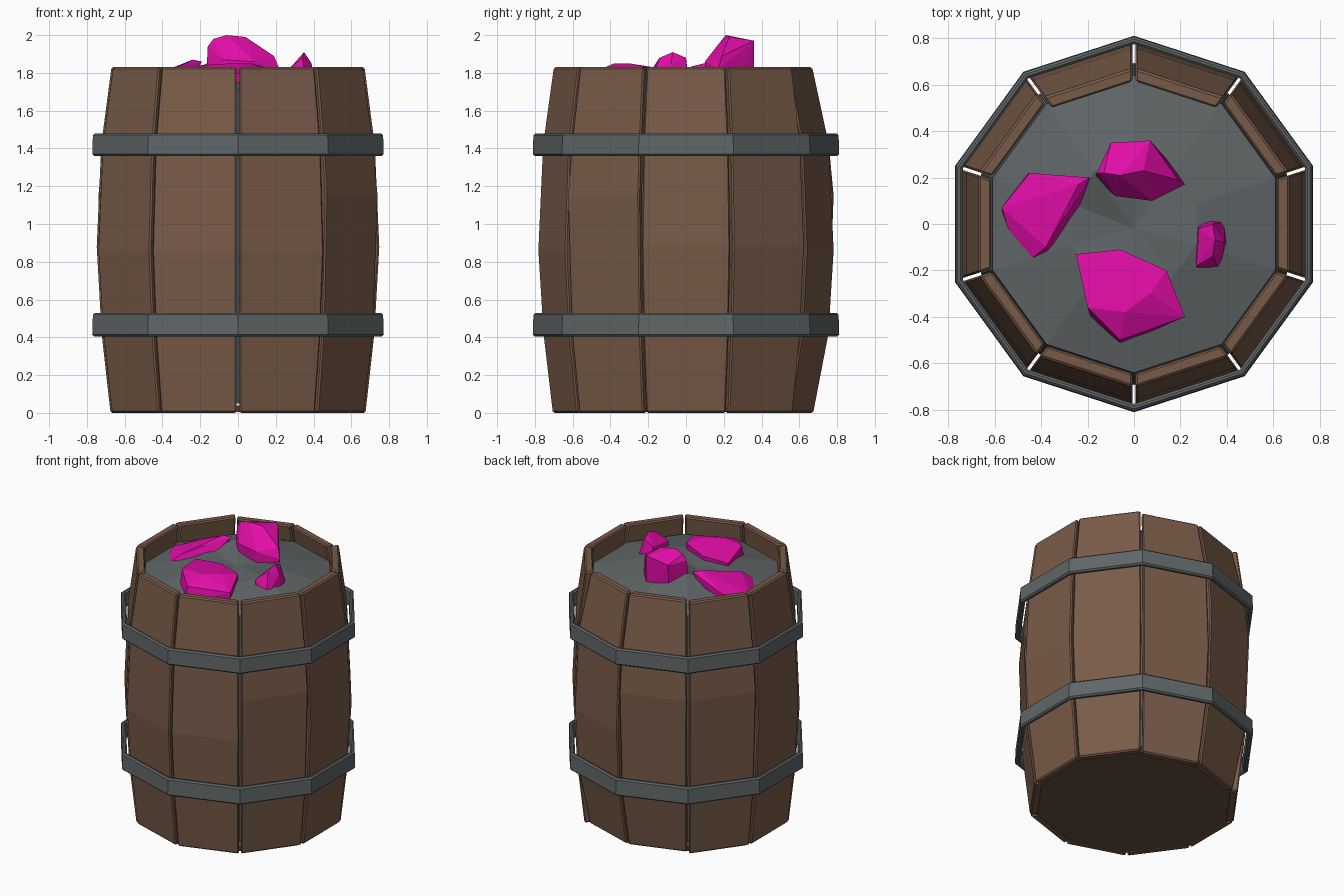
import bpy, bmesh, math, random
from mathutils import Vector, Matrix

if "Cube" in bpy.data.objects:
    bpy.data.objects.remove(bpy.data.objects["Cube"])

random.seed(4)
N = 10
T = math.tan(math.pi / N)


def material(name, rgb):
    m = bpy.data.materials.new(name)
    m.diffuse_color = (*rgb, 1)
    m.use_nodes = True
    m.node_tree.nodes["Principled BSDF"].inputs["Base Color"].default_value = m.diffuse_color
    return m


wood = material("brown wood", (0.19, 0.105, 0.065))
dark_wood = material("dark brown base", (0.15, 0.08, 0.05))
grey = material("iron grey", (0.115, 0.132, 0.136))
pink = material("magenta crystal", (0.76, 0.004, 0.39))


def finish(bm, name, mat, bevel=0):
    bmesh.ops.recalc_face_normals(bm, faces=bm.faces[:])
    me = bpy.data.meshes.new(name)
    bm.to_mesh(me)
    bm.free()
    ob = bpy.data.objects.new(name, me)
    bpy.context.collection.objects.link(ob)
    me.materials.append(mat)
    if bevel:
        b = ob.modifiers.new("edge bevel", 'BEVEL')
        b.width, b.segments, b.limit_method = bevel, 1, 'ANGLE'
        b.angle_limit = math.radians(40)
    return ob


def skin(bm, rings, closed=False):
    """Join consecutive vertex rings with quads; cap or loop the ends."""
    pairs = list(zip(rings, rings[1:]))
    if closed:
        pairs.append((rings[-1], rings[0]))
    for a, b in pairs:
        for i in range(len(a)):
            j = (i + 1) % len(a)
            bm.faces.new((a[i], a[j], b[j], b[i]))


def decagon(bm, apothem, z):
    r = apothem / math.cos(math.pi / N)
    return [bm.verts.new((r * math.cos((i + .5) * math.tau / N),
                          r * math.sin((i + .5) * math.tau / N), z)) for i in range(N)]


# Bulging staves, one per side
for k in range(N):
    end = 0.645 if k in (2, 3) else 0.675
    crest = random.choice((0.86, 0.88, 0.88, 1.15))
    profile = [(0, end), (0.42, 0.722), (crest, 0.748), (1.42, 0.724), (1.83, end - 0.005)]
    bm = bmesh.new()
    rings = []
    for z, a in profile:
        ai = a - 0.055
        wo, wi = a * T - 0.007, ai * T - 0.007
        rings.append([bm.verts.new(p) for p in
                      ((ai, -wi, z), (a, -wo, z), (a, wo, z), (ai, wi, z))])
    skin(bm, rings)
    bm.faces.new(rings[0])
    bm.faces.new(rings[-1])
    bmesh.ops.transform(bm, matrix=Matrix.Rotation(k * math.tau / N, 4, 'Z'), verts=bm.verts)
    finish(bm, f"stave_{k + 1}", wood, 0.009)

# Iron hoops
for name, z0, z1 in (("lower_hoop", 0.405, 0.53), ("upper_hoop", 1.36, 1.48)):
    bm = bmesh.new()
    skin(bm, [decagon(bm, a, z) for a, z in
              ((0.738, z0), (0.772, z0), (0.768, z1), (0.738, z1))], True)
    finish(bm, name, grey, 0.01)

# Base board
bm = bmesh.new()
rings = [decagon(bm, 0.635, 0.005), decagon(bm, 0.635, 0.04)]
skin(bm, rings)
for r in rings:
    bm.faces.new(r)
finish(bm, "base_board", dark_wood)

# Rubble filling with an uneven, mounded top
bm = bmesh.new()
rings = [decagon(bm, a, z) for a, z in
         ((0.59, 0.05), (0.66, 0.88), (0.61, 1.71), (0.27, 1.79))]
skin(bm, rings)
bm.faces.new(rings[0])
for v in rings[-1]:
    v.co.z += random.uniform(-0.015, 0.015)
peak = min(rings[-1], key=lambda v: (v.co.xy - Vector((-0.2, 0.2))).length)
peak.co.z = 1.85
centre = bm.verts.new((0, -0.02, 1.785))
for i in range(N):
    bm.faces.new((rings[-1][i], rings[-1][(i + 1) % N], centre))
finish(bm, "rubble_filling", grey)


# Crystals: convex hull of a ground outline and a few upper points
def crystal(name, outline, base, upper):
    bm = bmesh.new()
    for x, y in outline:
        bm.verts.new((x, y, base))
    for p in upper:
        bm.verts.new(p)
    hull = bmesh.ops.convex_hull(bm, input=bm.verts[:])
    bmesh.ops.delete(bm, geom=[g for g in hull['geom_interior']
                               if isinstance(g, bmesh.types.BMVert)], context='VERTS')
    finish(bm, name, pink)


crystal("rear_crystal",
        [(-.17, .2), (-.1, .34), (.07, .36), (.15, .27), (.2, .17), (.08, .1), (-.08, .12)], 1.74,
        [(-.16, .22, 1.94), (-.13, .22, 1.98), (-.06, .21, 2.0), (.04, .23, 1.99), (-.1, .35, 1.94),
         (.07, .36, 1.97), (.19, .19, 1.89), (.08, .1, 1.86), (-.08, .12, 1.87), (.22, .17, 1.82)])
crystal("left_crystal",
        [(-.57, .05), (-.46, .22), (-.3, .2), (-.29, .05), (-.28, -.06), (-.36, -.14), (-.49, -.19)], 1.70,
        [(-.45, .22, 1.77), (-.19, .2, 1.86), (-.24, .17, 1.87), (-.3, .03, 1.83),
         (-.57, .07, 1.74), (-.38, -.1, 1.80)])
crystal("front_crystal",
        [(-.24, -.14), (-.06, -.12), (.14, -.21), (.21, -.4), (-.06, -.52), (-.18, -.42)], 1.70,
        [(-.25, -.13, 1.81), (-.06, -.11, 1.82), (.14, -.2, 1.83), (.22, -.4, 1.79),
         (-.06, -.5, 1.80), (-.2, -.36, 1.84), (-.04, -.38, 1.85), (.07, -.3, 1.85)])
crystal("right_crystal",
        [(.27, 0), (.33, .02), (.39, .01), (.4, -.08), (.37, -.2), (.27, -.2), (.26, -.1)], 1.72,
        [(.28, -.02, 1.83), (.27, -.18, 1.82), (.35, -.07, 1.91), (.34, -.14, 1.88),
         (.34, 0, 1.88), (.39, -.08, 1.85)])
